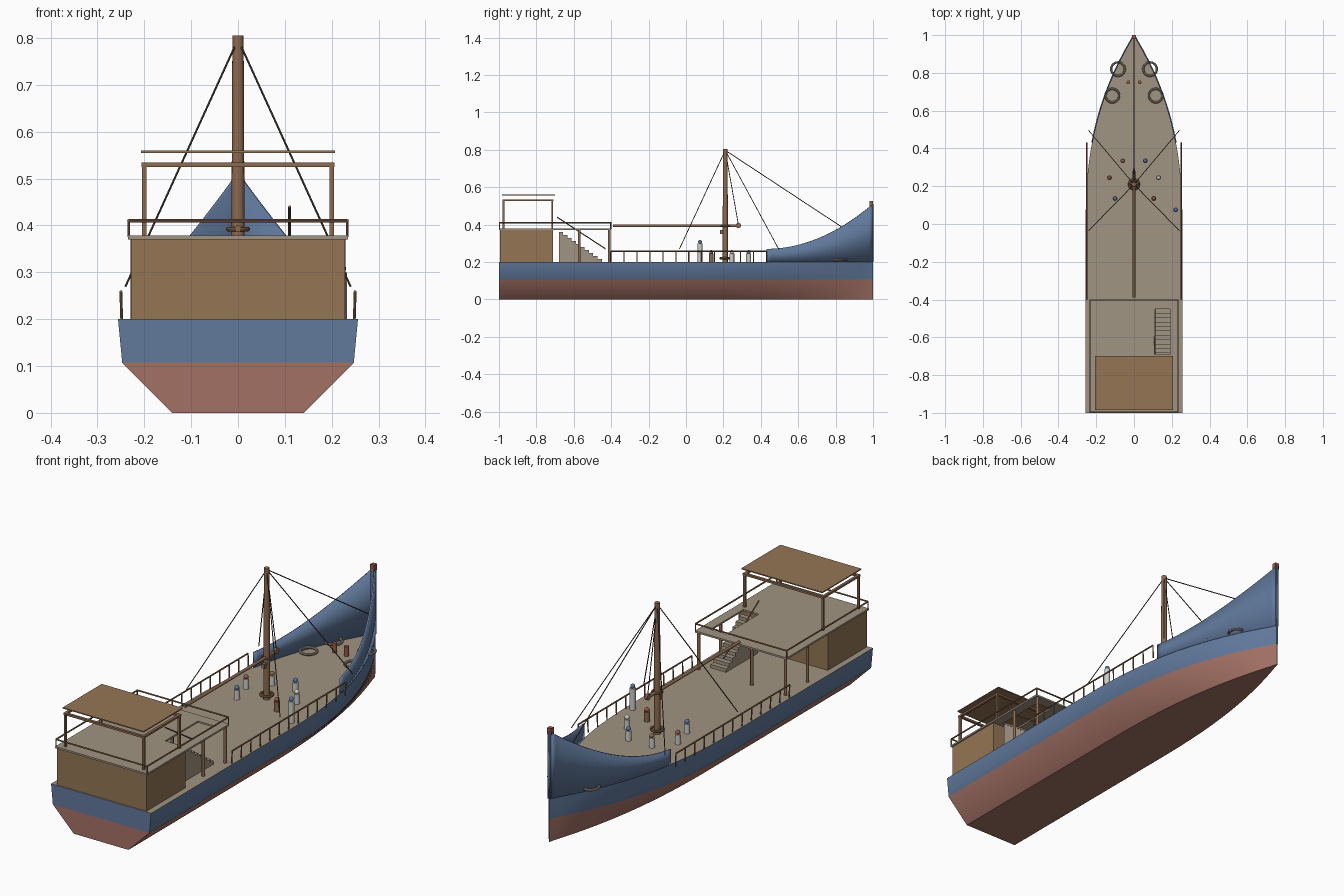
import bpy, bmesh, math
from mathutils import Vector

if "Cube" in bpy.data.objects:
    bpy.data.objects.remove(bpy.data.objects["Cube"])


def mat(name, r, g, b):
    m = bpy.data.materials.new(name)
    m.diffuse_color = tuple((c / 255) ** 2.2 for c in (r, g, b)) + (1,)
    m.use_nodes = True
    m.node_tree.nodes["Principled BSDF"].inputs["Base Color"].default_value = m.diffuse_color
    return m


BLUE = mat("hull blue", 97, 121, 155)
RED = mat("bottom red", 162, 113, 101)
WOOD = mat("wood brown", 147, 117, 85)
SAND = mat("deck sand", 160, 147, 129)
SPAR = mat("spar brown", 140, 106, 80)
ROPE = mat("rope dark", 80, 75, 64)
WHITE = mat("pale grey", 205, 205, 203)
RUST = mat("rust red", 152, 88, 72)
CAP = mat("cap blue", 84, 118, 172)


def finish(name, bm, mats, smooth=False):
    bmesh.ops.recalc_face_normals(bm, faces=bm.faces)
    me = bpy.data.meshes.new(name)
    bm.to_mesh(me)
    bm.free()
    for m in mats:
        me.materials.append(m)
    ob = bpy.data.objects.new(name, me)
    bpy.context.collection.objects.link(ob)
    if smooth:
        bpy.context.view_layer.objects.active = ob
        ob.select_set(True)
        bpy.ops.object.shade_smooth_by_angle(angle=math.radians(40))
        ob.select_set(False)
    return ob


def box(name, lo, hi, m):
    bm = bmesh.new()
    bmesh.ops.create_cube(bm, size=1)
    for v in bm.verts:
        v.co = [a + (b - a) * (c + 0.5) for a, b, c in zip(lo, hi, v.co)]
    return finish(name, bm, [m])


def rod(name, a, b, r, m, r2=None, n=12):
    a, b = Vector(a), Vector(b)
    d = b - a
    bm = bmesh.new()
    bmesh.ops.create_cone(bm, cap_ends=True, segments=n, radius1=r,
                          radius2=r if r2 is None else r2, depth=d.length)
    bm.transform(d.to_track_quat('Z', 'Y').to_matrix().to_4x4())
    bmesh.ops.translate(bm, verts=bm.verts, vec=(a + b) / 2)
    return finish(name, bm, [m], True)


def ball(name, c, r, m):
    bm = bmesh.new()
    bmesh.ops.create_uvsphere(bm, u_segments=12, v_segments=8, radius=r)
    bmesh.ops.translate(bm, verts=bm.verts, vec=c)
    return finish(name, bm, [m], True)


def ring(name, c, R, r, m):
    bpy.ops.mesh.primitive_torus_add(location=c, major_radius=R, minor_radius=r,
                                     major_segments=28, minor_segments=8)
    ob = bpy.context.object
    ob.name = name
    ob.data.materials.append(m)
    bpy.ops.object.shade_smooth_by_angle()
    ob.select_set(False)


def taper(y):
    return max(0.012, 1 - max(0.0, y) ** 2.4)


# Hull: chined section swept from transom to stem, red below, blue above, sand deck
section = [(-.256, .2), (-.247, .107), (-.14, 0), (.14, 0), (.247, .107), (.256, .2)]
stations = [-1, -.5, 0] + [i / 30 for i in range(2, 31)]
bm = bmesh.new()
rows = [[bm.verts.new((x * taper(y), y, z)) for x, z in section] for y in stations]
for a, b in zip(rows, rows[1:]):
    for i in range(6):
        j = (i + 1) % 6
        f = bm.faces.new((a[i], a[j], b[j], b[i]))
        f.material_index = (0, 1, 1, 1, 0, 2)[i]
for r in (rows[0], rows[-1]):
    f = bm.faces.new((r[0], r[1], r[4], r[5]))
    f = bm.faces.new(r[1:5])
    f.material_index = 1
finish("hull", bm, [BLUE, RED, SAND], True)

# Bow bulwark: rising curved walls on both sides
for s in (-1, 1):
    bm = bmesh.new()
    prev = None
    for i in range(25):
        t = i / 24
        y = .43 + .57 * t
        x = s * .256 * taper(y)
        cur = [bm.verts.new((x, y, .2)), bm.verts.new((x, y, .27 + .24 * t * t))]
        if prev:
            bm.faces.new((prev[0], cur[0], cur[1], prev[1]))
        prev = cur
    ob = finish("bow_bulwark", bm, [BLUE], True)
    mod = ob.modifiers.new("thickness", 'SOLIDIFY')
    mod.thickness = .007
    mod.offset = 0
box("stem_post", (-.008, .98, .2), (.008, 1, .505), BLUE)
box("stem_head", (-.01, .98, .495), (.01, 1, .525), RUST)

# Side railings
for s in (-1, 1):
    x = s * .25
    rod("side_rail", (x, -.4, .258), (x, .43, .258), .0035, SPAR, n=8)
    for i in range(13):
        y = -.4 + i * .83 / 12
        rod("rail_post", (s * .248, y, .195), (x, y, .258), .003, SPAR, n=8)

# Aft house and the upper deck around the stairwell
box("deckhouse", (-.228, -.995, .2), (.228, -.71, .37), WOOD)
for lo, hi in (((-.235, -1), (.235, -.69)), ((-.235, -.69), (.11, -.4)),
               ((.19, -.69), (.235, -.4)), ((.11, -.45), (.19, -.4))):
    box("upper_deck", (*lo, .37), (*hi, .378), SAND)
for s in (-1, 1):
    for y in (-.57, -.41):
        rod("deck_post", (s * .222, y, .2), (s * .222, y, .37), .007, SPAR)
rod("deck_post", (-.05, -.41, .2), (-.05, -.41, .37), .007, SPAR)

# Upper deck rail
corners = [(-.233, -.997), (.233, -.997), (.233, -.402), (-.233, -.402)]
for a, b in zip(corners, corners[1:] + corners[:1]):
    rod("upper_rail", (*a, .41), (*b, .41), .0035, SPAR, n=8)
for x, y in corners:
    rod("upper_rail_post", (x, y, .375), (x, y, .41), .003, SPAR, n=8)

# Canopy
for s in (-1, 1):
    for y in (-.975, -.715):
        box("canopy_post", (s * .2 - .005, y - .005, .378), (s * .2 + .005, y + .005, .53), SPAR)
    box("canopy_beam", (s * .2 - .006, -.982, .525), (s * .2 + .006, -.708, .534), SPAR)
for y in (-.975, -.715):
    box("canopy_beam", (-.206, y - .006, .525), (.206, y + .006, .534), SPAR)
box("canopy_roof", (-.207, -.985, .555), (.207, -.7, .56), WOOD)

# Stairs and handrail
for i in range(10):
    y = -.45 - i * .023
    box("stair_step", (.11, y - .023, .2), (.19, y, .216 + i * .016), SAND)
rod("stair_handrail", (.11, -.69, .44), (.11, -.43, .27), .003, SPAR, n=8)

# Mast, boom and fittings
rod("mast", (0, .21, .2), (0, .21, .805), .015, SPAR, .012, 16)
ring("mast_base", (0, .21, .22), .026, .006, SPAR)
ring("mast_collar", (0, .21, .392), .021, .005, SPAR)
rod("boom", (0, -.39, .393), (0, .28, .393), .007, SPAR)
rod("boom_pulley", (-.006, .28, .395), (.006, .28, .395), .014, SPAR, n=16)
box("mast_block", (-.008, .182, .35), (.008, .2, .37), SPAR)

# Rigging
top = (0, .21, .797)
for s in (-1, 1):
    for y in (.495, -.035):
        rod("shroud", top, (s * .24, y, .27), .0022, ROPE, n=6)
rod("forestay", top, (0, .985, .287), .0022, ROPE, n=6)
rod("boom_lift", top, (0, .28, .4), .002, ROPE, n=6)

# Rings and bollards on the foredeck
for s in (-1, 1):
    ring("deck_ring", (s * .085, .82, .21), .036, .006, SAND)
    ring("deck_ring", (s * .115, .68, .21), .036, .006, SAND)
    rod("bollard", (s * .03, .75, .2), (s * .03, .75, .245), .01, RUST)

# Standing deckhands: cylinder bodies with round heads
for x, y, h, body, head in (
        (-.06, .335, .045, WHITE, SPAR), (.06, .335, .045, WHITE, CAP),
        (-.13, .245, .045, WHITE, RUST), (.13, .245, .045, WHITE, WHITE),
        (-.1, .135, .045, WHITE, CAP), (.105, .135, .045, SPAR, RUST),
        (0.22, .075, .1, WHITE, CAP)):
    rod("deckhand_body", (x, y, .2), (x, y, .2 + h), .013, body)
    ball("deckhand_head", (x, y, .208 + h), .0105, head)
